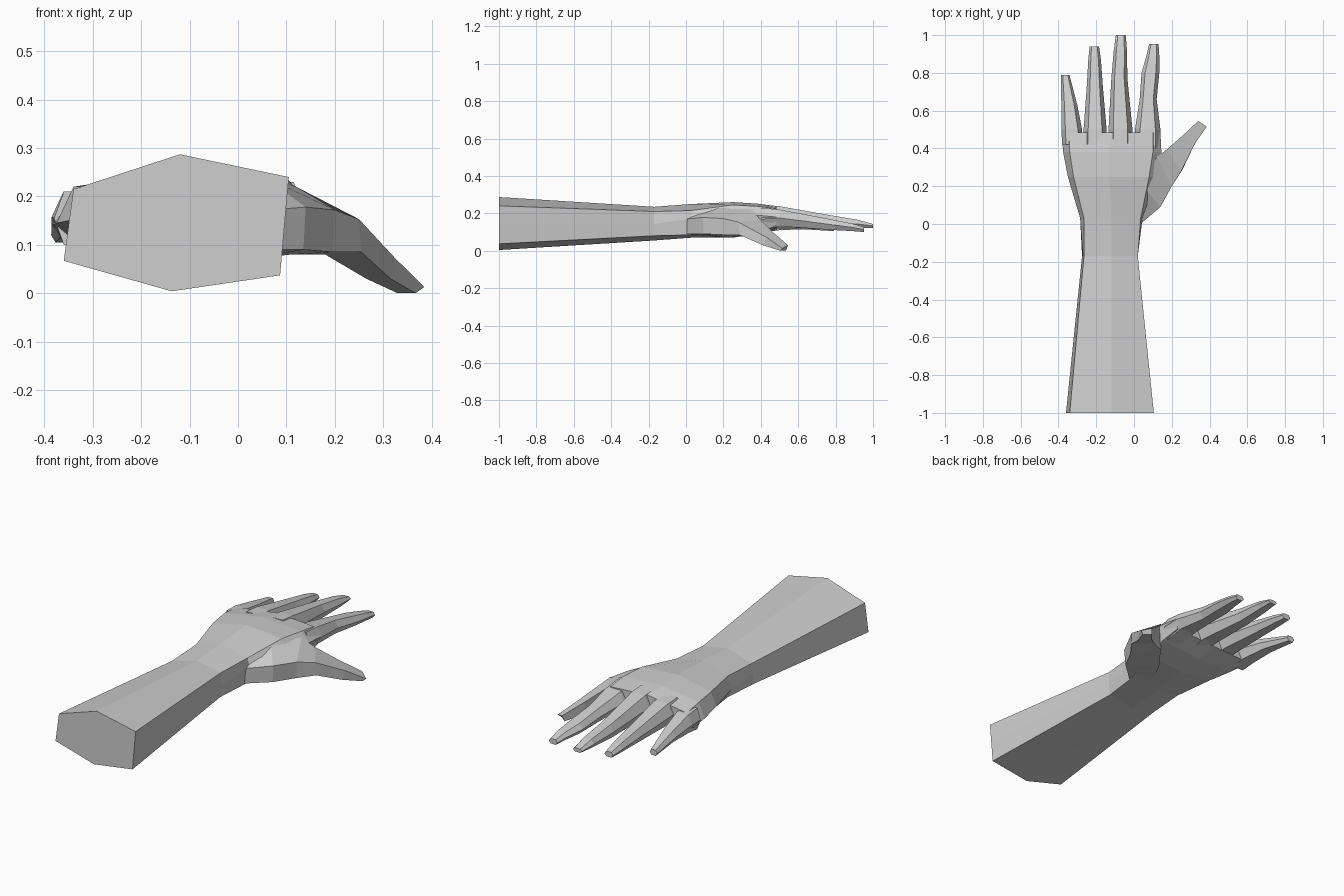
import bpy
import bmesh

cube = bpy.data.objects.get("Cube")
if cube:
    bpy.data.objects.remove(cube, do_unlink=True)

# One plain grey for the whole model
grey = bpy.data.materials.new("light grey")
grey.use_nodes = True
colour = (0.62, 0.62, 0.62, 1)
grey.diffuse_color = colour
grey.node_tree.nodes["Principled BSDF"].inputs["Base Color"].default_value = colour


def loft(name, rings):
    """Skin a row of equal-sized point rings and cap both ends."""
    bm = bmesh.new()
    loops = [[bm.verts.new(p) for p in ring] for ring in rings]
    n = len(loops[0])
    for a, b in zip(loops, loops[1:]):
        for i in range(n):
            j = (i + 1) % n
            bm.faces.new((a[i], a[j], b[j], b[i]))
    bm.faces.new(loops[0])
    bm.faces.new(loops[-1])
    bmesh.ops.recalc_face_normals(bm, faces=bm.faces)
    mesh = bpy.data.meshes.new(name)
    bm.to_mesh(mesh)
    bm.free()
    mesh.materials.append(grey)
    obj = bpy.data.objects.new(name, mesh)
    bpy.context.collection.objects.link(obj)
    return obj


# Forearm and palm: (x, z) sections running round from the upper right-hand edge
sections = {
    -1.0: [(-.34, .215), (-.12, .287), (.105, .24), (.096, .14),
           (.087, .037), (-.137, .004), (-.36, .067), (-.35, .141)],
    -.17: [(-.265, .195), (-.12, .235), (.02, .21), (.02, .145),
           (.015, .08), (-.13, .055), (-.275, .09), (-.27, .143)],
    .03: [(-.265, .205), (-.12, .25), (.035, .215), (.045, .17),
          (.035, .085), (-.13, .07), (-.26, .09), (-.285, .14)],
    .25: [(-.32, .22), (-.13, .26), (.08, .245), (.14, .18),
          (.11, .085), (-.10, .07), (-.28, .085), (-.35, .15)],
    .38: [(-.34, .22), (-.13, .252), (.10, .238), (.145, .19),
          (.13, .11), (-.11, .09), (-.31, .09), (-.375, .145)],
    .485: [(-.345, .205), (-.12, .238), (.10, .225), (.14, .18),
           (.12, .135), (-.12, .12), (-.33, .11), (-.384, .14)],
}
loft("forearm_and_palm", [[(x, y, z) for x, z in pts] for y, pts in sections.items()])


# Fingers: stations of (y, x min, x max, z bottom, z top), six-sided and flat-tipped
def finger(name, stations):
    rings = []
    for y, x0, x1, z0, z1 in stations:
        inset = (x1 - x0) * .2
        zm = z0 + (z1 - z0) * .5
        rings.append([(x0 + inset, y, z1), (x1 - inset, y, z1), (x1, y, zm),
                      (x1 - inset, y, z0), (x0 + inset, y, z0), (x0, y, zm)])
    loft(name, rings)


finger("little_finger", [(.42, -.38, -.28, .10, .21), (.50, -.385, -.275, .11, .205),
                         (.63, -.385, -.30, .115, .175), (.79, -.386, -.342, .105, .135)])
finger("ring_finger", [(.42, -.27, -.145, .11, .235), (.50, -.267, -.145, .12, .23),
                       (.73, -.25, -.165, .115, .185), (.87, -.242, -.175, .112, .158),
                       (.94, -.235, -.185, .112, .14)])
finger("middle_finger", [(.42, -.135, -.01, .11, .245), (.50, -.135, -.008, .125, .238),
                         (.77, -.12, -.035, .118, .19), (.92, -.107, -.037, .12, .165),
                         (1.0, -.096, -.044, .123, .143)])
finger("index_finger", [(.40, .005, .142, .11, .23), (.50, .005, .14, .13, .22),
                        (.66, .03, .12, .12, .19), (.80, .04, .134, .11, .163),
                        (.89, .065, .134, .105, .145), (.952, .08, .13, .10, .127)])

# Thumb: rings of inner top, outer top, outer bottom, inner bottom
loft("thumb", [
    [(-.02, .06, .215), (.04, .005, .17), (.035, .005, .09), (-.05, .08, .08)],
    [(.05, .20, .243), (.14, .09, .178), (.135, .095, .09), (.02, .22, .07)],
    [(.12, .355, .22), (.20, .20, .172), (.195, .205, .085), (.11, .34, .08)],
    [(.175, .395, .168), (.25, .28, .153), (.255, .285, .085), (.18, .37, .08)],
    [(.26, .47, .095), (.325, .43, .072), (.315, .41, .03), (.265, .455, .03)],
    [(.34, .545, .03), (.385, .515, .013), (.367, .505, 0), (.33, .535, 0)],
])
